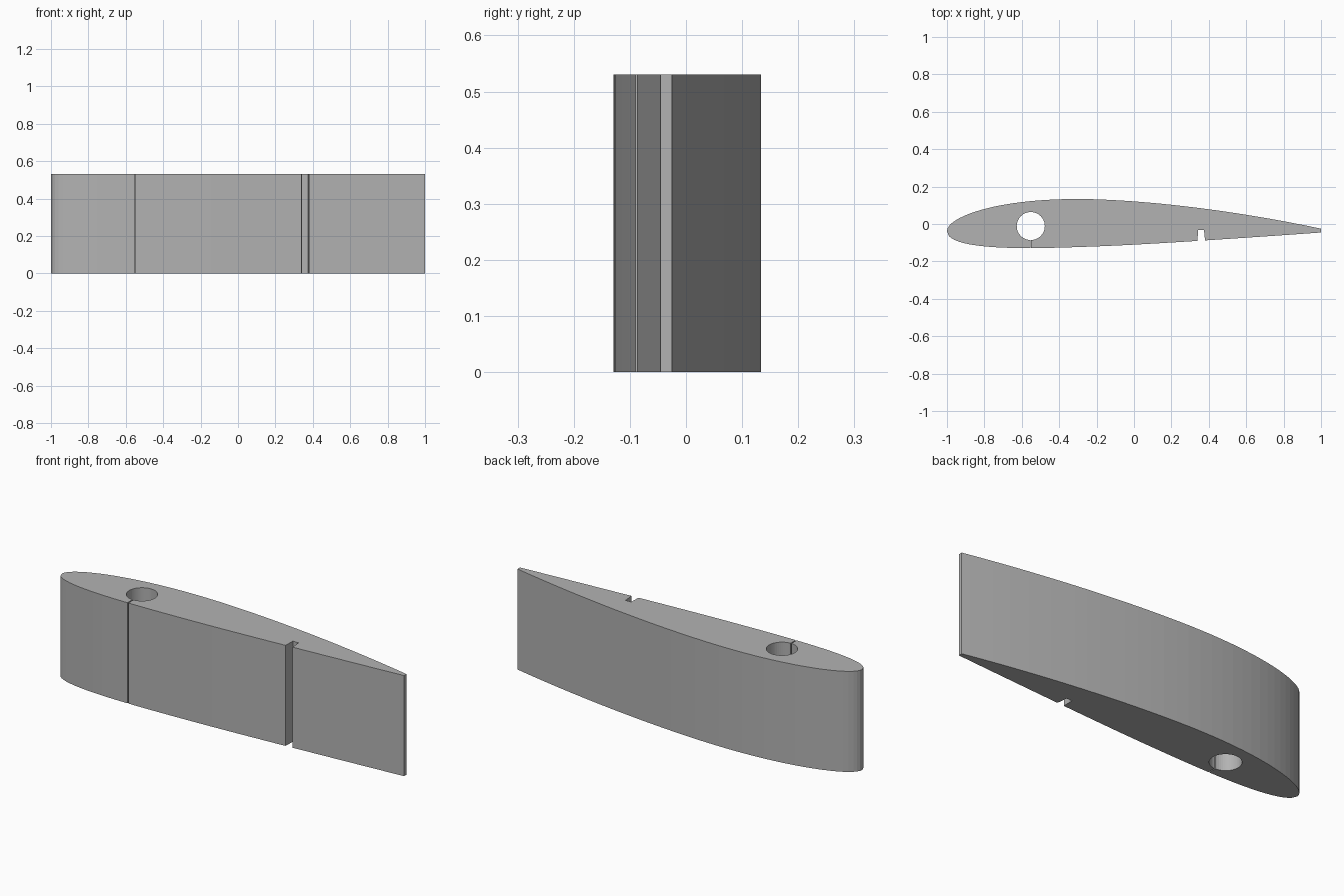
import bpy, bmesh, math

if "Cube" in bpy.data.objects:
    bpy.data.objects.remove(bpy.data.objects["Cube"], do_unlink=True)

HEIGHT = 0.53
CUT = 0.975                  # blunt trailing edge, as a share of the full chord
CHORD = 2 / CUT
THICK, CAMBER, PEAK = 0.126, 0.022, 0.4
STEPS = 44
BASE = -0.039                # chord line position in y
HOLE_X, HOLE_Y, HOLE_R = -0.552, -0.011, 0.075
SLIT = 0.0025                # half width of the slit


def surface(x, side):
    """Height of the upper (side 1) or lower (side -1) skin at x."""
    u = max((x + 1) / CHORD, 0)
    half = 5 * THICK * (0.2969 * math.sqrt(u) - 0.126 * u - 0.3516 * u**2
                        + 0.2843 * u**3 - 0.1015 * u**4)
    if u < PEAK:
        mean = CAMBER / PEAK**2 * (2 * PEAK * u - u * u)
    else:
        mean = CAMBER / (1 - PEAK)**2 * (1 - 2 * PEAK + 2 * PEAK * u - u * u)
    return BASE + CHORD * (mean + side * half)


def skin(x, side):
    return (x, surface(x, side))


# Stations packed towards the nose, running nose to tail
stations = [-math.cos(math.pi * i / STEPS) for i in range(STEPS + 1)]


def lower_run(start, end):
    """Lower skin from start towards the nose, ending at end."""
    mid = [x for x in reversed(stations) if end + 0.004 < x < start - 0.004]
    return [skin(x, -1) for x in [start] + mid + [end]]


# Spar hole, entered and left through the slit
gap = math.asin(SLIT / HOLE_R)
sweep = 2 * math.pi - 2 * gap
hole = []
for i in range(49):
    a = -math.pi / 2 + gap + sweep * i / 48
    hole.append((HOLE_X + HOLE_R * math.cos(a), HOLE_Y + HOLE_R * math.sin(a)))

# One closed outline: tail, notch, slit, hole, nose, upper skin
outline = lower_run(1, 0.38)
outline += [(0.374, -0.031), (0.342, -0.031)]
outline += lower_run(0.34, HOLE_X + SLIT)
outline += hole
outline += lower_run(HOLE_X - SLIT, -1)
outline += [skin(x, 1) for x in stations[1:]]

# Extrude the outline into the wing section
bm = bmesh.new()
base = bm.faces.new([bm.verts.new((x, y, 0)) for x, y in outline])
top = bmesh.ops.extrude_face_region(bm, geom=[base], use_keep_orig=True)
bmesh.ops.translate(bm, vec=(0, 0, HEIGHT),
                    verts=[v for v in top["geom"] if isinstance(v, bmesh.types.BMVert)])
bmesh.ops.recalc_face_normals(bm, faces=bm.faces)
caps = [f for f in bm.faces if len(f.verts) > 4]
bmesh.ops.triangulate(bm, faces=caps, ngon_method='EAR_CLIP')
mesh = bpy.data.meshes.new("wing_section")
bm.to_mesh(mesh)
bm.free()

grey = bpy.data.materials.new("plain grey")
grey.use_nodes = True
colour = (0.45, 0.45, 0.45, 1)
grey.diffuse_color = colour
grey.node_tree.nodes["Principled BSDF"].inputs["Base Color"].default_value = colour
mesh.materials.append(grey)
wing = bpy.data.objects.new("wing_section", mesh)
bpy.context.collection.objects.link(wing)
